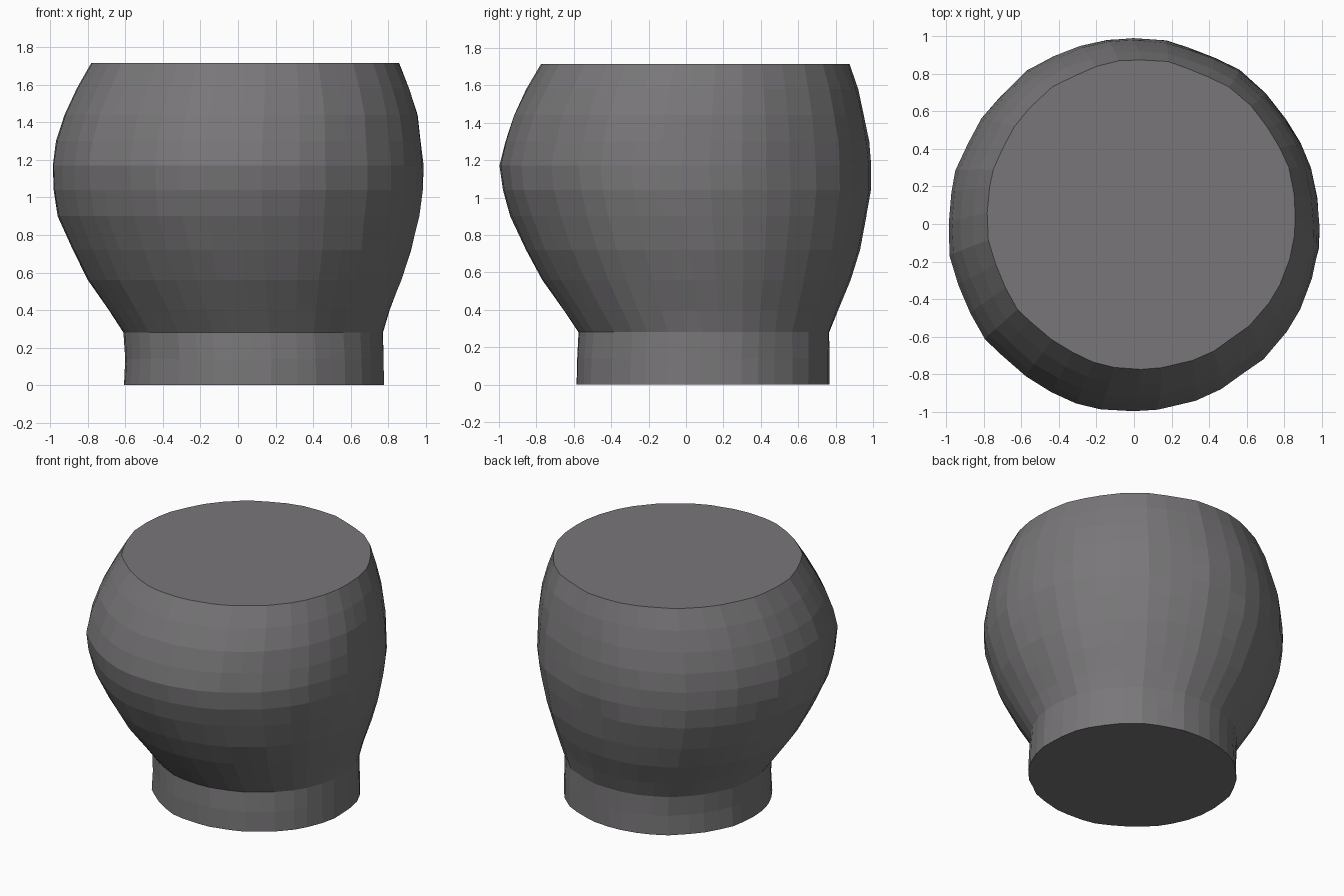
import bpy, bmesh, math, random

if "Cube" in bpy.data.objects:
    bpy.data.objects.remove(bpy.data.objects["Cube"])

random.seed(4)
SIDES = 40

# One stone-grey colour
mat = bpy.data.materials.new("warm grey")
mat.diffuse_color = (0.19, 0.183, 0.19, 1)
mat.use_nodes = True
mat.node_tree.nodes["Principled BSDF"].inputs["Base Color"].default_value = mat.diffuse_color

# Leaning outline: height, min x, max x, min y, max y
RINGS = [
    (0.00, -0.61, 0.78, -0.59, 0.77),
    (0.14, -0.60, 0.775, -0.585, 0.77),
    (0.28, -0.61, 0.77, -0.575, 0.77),
    (0.40, -0.69, 0.81, -0.66, 0.815),
    (0.56, -0.80, 0.87, -0.77, 0.88),
    (0.72, -0.88, 0.925, -0.86, 0.93),
    (0.90, -0.96, 0.965, -0.94, 0.97),
    (1.04, -0.985, 0.985, -0.985, 0.99),
    (1.17, -0.99, 0.985, -1.00, 0.99),
    (1.30, -0.97, 0.975, -0.97, 0.98),
    (1.44, -0.925, 0.955, -0.925, 0.955),
    (1.58, -0.86, 0.915, -0.855, 0.92),
    (1.715, -0.785, 0.86, -0.775, 0.875),
]

# Hand-hewn variation shared down each side
angles = [2 * math.pi * (i + random.uniform(-0.2, 0.2)) / SIDES for i in range(SIDES)]
dents = [random.uniform(-0.007, 0.007) for _ in range(SIDES)]

bm = bmesh.new()
loops = []
for z, x0, x1, y0, y1 in RINGS:
    cx, cy, rx, ry = (x0 + x1) / 2, (y0 + y1) / 2, (x1 - x0) / 2, (y1 - y0) / 2
    loop = []
    for a, d in zip(angles, dents):
        s = 1 + d + random.uniform(-0.004, 0.004)
        loop.append(bm.verts.new((cx + rx * s * math.cos(a), cy + ry * s * math.sin(a), z)))
    loops.append(loop)

# Side walls
for low, high in zip(loops, loops[1:]):
    for i in range(SIDES):
        j = (i + 1) % SIDES
        bm.faces.new((low[i], low[j], high[j], high[i]))

# Flat base and top
bm.faces.new(list(reversed(loops[0])))
bm.faces.new(loops[-1])

mesh = bpy.data.meshes.new("pot_body")
bm.to_mesh(mesh)
bm.free()
mesh.materials.append(mat)
pot = bpy.data.objects.new("pot_body", mesh)
bpy.context.collection.objects.link(pot)
